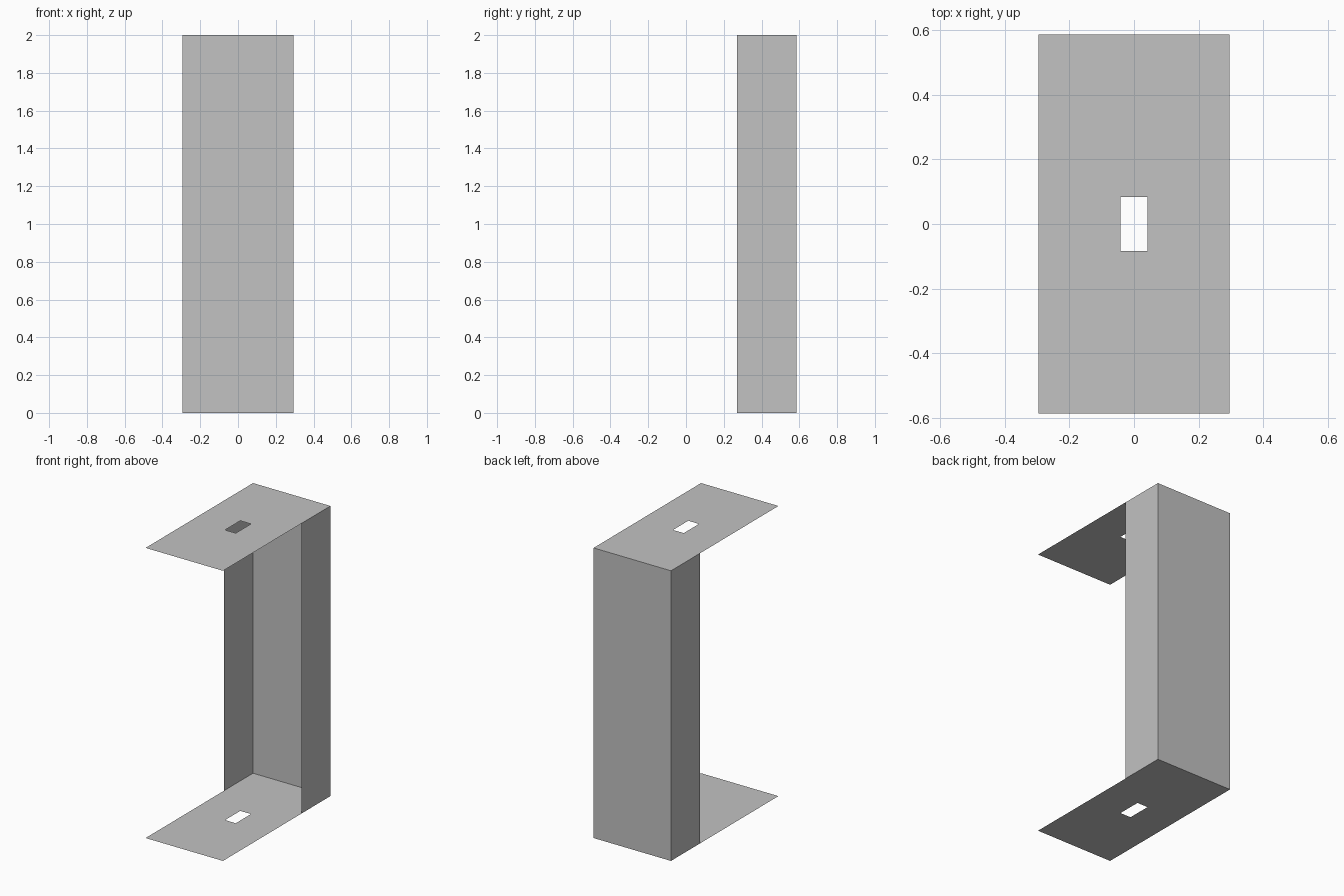
import bpy
import bmesh

if "Cube" in bpy.data.objects:
    bpy.data.objects.remove(bpy.data.objects["Cube"])

# Overall dimensions of the folded sheet bracket
HALF_W, HALF_D, HEIGHT = 0.295, 0.585, 2.0
HOLE_W, HOLE_D = 0.041, 0.083
FLANGE_Y = 0.27

grey = bpy.data.materials.new("sheet_grey")
grey.use_nodes = True
colour = (0.54, 0.54, 0.54, 1)
grey.diffuse_color = colour
grey.node_tree.nodes["Principled BSDF"].inputs["Base Color"].default_value = colour


def sheet(name, quads):
    """Make one thin sheet part from a few quads."""
    bm = bmesh.new()
    for quad in quads:
        bm.faces.new([bm.verts.new(p) for p in quad])
    bmesh.ops.remove_doubles(bm, verts=bm.verts, dist=0.0001)
    mesh = bpy.data.meshes.new(name)
    bm.to_mesh(mesh)
    bm.free()
    mesh.materials.append(grey)
    obj = bpy.data.objects.new(name, mesh)
    bpy.context.collection.objects.link(obj)
    return obj


def slotted_plate(name, z, up):
    """Flat plate: a three by three grid with the middle cell left open."""
    xs = [-HALF_W, -HOLE_W, HOLE_W, HALF_W]
    ys = [-HALF_D, -HOLE_D, HOLE_D, HALF_D]
    quads = []
    for i in range(3):
        for j in range(3):
            if i == 1 and j == 1:
                continue
            quad = [(xs[i], ys[j], z), (xs[i + 1], ys[j], z),
                    (xs[i + 1], ys[j + 1], z), (xs[i], ys[j + 1], z)]
            quads.append(quad if up else quad[::-1])
    sheet(name, quads)


def upright(name, a, b):
    """Vertical panel between two plan points."""
    sheet(name, [[(*a, 0), (*b, 0), (*b, HEIGHT), (*a, HEIGHT)]])


# Top and bottom plates with rectangular slots
slotted_plate("top_plate", HEIGHT, True)
slotted_plate("bottom_plate", 0, False)

# Back panel and the two side flanges, facing outward
upright("back_panel", (HALF_W, HALF_D), (-HALF_W, HALF_D))
upright("left_flange", (HALF_W, FLANGE_Y), (HALF_W, HALF_D))
upright("right_flange", (-HALF_W, HALF_D), (-HALF_W, FLANGE_Y))
